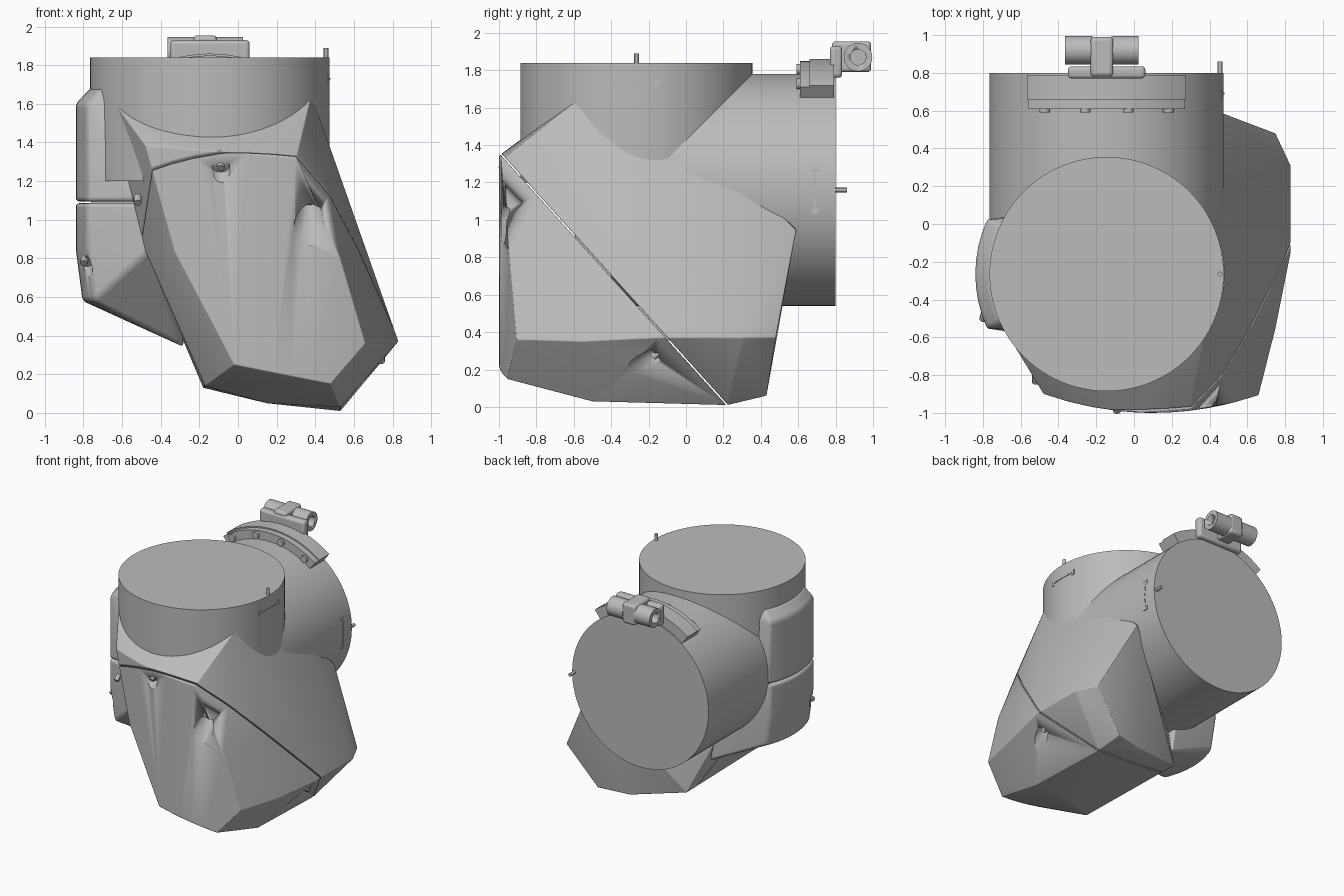
import bpy, bmesh, math
from mathutils import Vector, Matrix

if "Cube" in bpy.data.objects:
    bpy.data.objects.remove(bpy.data.objects["Cube"])


def make_material(name, colour):
    mat = bpy.data.materials.new(name)
    mat.use_nodes = True
    mat.diffuse_color = colour
    mat.node_tree.nodes["Principled BSDF"].inputs["Base Color"].default_value = colour
    return mat


GREY = make_material("plain grey", (0.5, 0.5, 0.5, 1))
CX, CY, CZ, R = -0.145, -0.265, 1.16, 0.62     # duct axes and radius


def finish(name, bm, bevel=0.0, angle=30):
    bmesh.ops.recalc_face_normals(bm, faces=bm.faces)
    mesh = bpy.data.meshes.new(name)
    bm.to_mesh(mesh)
    bm.free()
    obj = bpy.data.objects.new(name, mesh)
    bpy.context.collection.objects.link(obj)
    mesh.materials.append(GREY)
    if bevel:
        mod = obj.modifiers.new("soft_edges", "BEVEL")
        mod.width, mod.segments = bevel, 3
        mod.limit_method, mod.angle_limit = "ANGLE", math.radians(14)
    bpy.ops.object.select_all(action="DESELECT")
    obj.select_set(True)
    bpy.context.view_layer.objects.active = obj
    bpy.ops.object.shade_smooth_by_angle(angle=math.radians(angle))
    return obj


def rod(name, start, end, radius, sides=20, radius2=None, bevel=0.0):
    """Cylinder or cone between two points."""
    a, b = Vector(start), Vector(end)
    bm = bmesh.new()
    turn = (b - a).to_track_quat("Z", "Y").to_matrix().to_4x4()
    bmesh.ops.create_cone(bm, cap_ends=True, segments=sides, radius1=radius,
                          radius2=radius if radius2 is None else radius2,
                          depth=(b - a).length,
                          matrix=Matrix.Translation((a + b) / 2) @ turn)
    return finish(name, bm, bevel)


def box(name, low, high, bevel=0.0):
    low, high = Vector(low), Vector(high)
    bm = bmesh.new()
    bmesh.ops.create_cube(bm, size=1, matrix=Matrix.Translation((low + high) / 2)
                          @ Matrix.Diagonal((high - low).to_4d()))
    return finish(name, bm, bevel)


def hull_part(name, points, cut_at=None, cut_normal=None, bevel=0.02):
    """Faceted shell around points, keeping the side the cut normal points to."""
    bm = bmesh.new()
    for p in points:
        bm.verts.new(p)
    out = bmesh.ops.convex_hull(bm, input=bm.verts)
    junk = [g for g in out["geom_interior"] + out["geom_unused"]
            if isinstance(g, bmesh.types.BMVert)]
    bmesh.ops.delete(bm, geom=list(set(junk)), context="VERTS")
    bmesh.ops.dissolve_limit(bm, angle_limit=math.radians(2),
                             verts=bm.verts, edges=bm.edges)
    if cut_at is not None:
        n = Vector(cut_normal).normalized()
        bmesh.ops.bisect_plane(bm, geom=bm.verts[:] + bm.edges[:] + bm.faces[:],
                               plane_co=Vector(cut_at) + n * 0.004,
                               plane_no=n, clear_inner=True)
        rim = [e for e in bm.edges if e.is_boundary]
        bmesh.ops.holes_fill(bm, edges=rim)
    return finish(name, bm, bevel)


# Elbow ducts
rod("vertical_duct", (CX, CY, 1.2), (CX, CY, 1.84), R, 96)
rod("rear_duct", (CX, -0.4, CZ), (CX, 0.8, CZ), R, 96)


# Main housing, split along a slanted seam into rear shell and front cover
def front(x, z):
    return (x, -1 + 0.3 * (x - 0.1) ** 2, z)


main = [front(-0.48 + 0.13 * i, 1.385 - 0.011 * i) for i in range(7)]
main += [front(-0.02 + 0.1 * i, 0.25 - 0.02 * i) for i in range(6)]
main += [front(-0.33, 0.84), front(0.53, 0.8), front(0.66, 0.36)]
main += [(-0.68, -0.57, 1.66), (0.38, -0.57, 1.65), (-0.48, -0.6, 0.84),
         (0.62, -0.55, 0.85), (0.83, -0.15, 0.37), (0.83, 0.31, 0.37),
         (0.75, -0.55, 0.35), (0.75, 0.48, 0.37), (0.43, 0.29, 1.24),
         (0.46, 0.59, 0.95), (0.5, 0.43, 0.06), (0.24, 0.38, 0.05),
         (-0.18, 0.25, 0.13), (-0.17, -0.75, 0.14), (0.15, -0.57, 0.05),
         (0.53, -0.5, 0.03), (0.53, 0.22, 0.01)]
SEAM = (0, -0.97, 1.33)
OUT = Vector((0, -1.32, -1.19)).normalized()
hull_part("rear_shell", main, SEAM, -OUT)
cover = hull_part("front_cover", main, SEAM, OUT)

# Left bulge wrapped around the vertical duct, split into two panels
bulge = []
for z, r in ((1.68, 0.62), (1.6, 0.695), (0.85, 0.695), (0.58, 0.66)):
    for i in range(9):
        t = math.radians(-24.5 + 49 * i / 8)
        bulge.append((CX - r * math.cos(t), CY + r * math.sin(t), z))
bulge += [(-0.5, -0.56, 1.66), (-0.5, 0.04, 1.66), (-0.7, -0.56, 0.87),
          (-0.46, -0.6, 0.84), (-0.28, -0.2, 0.34), (-0.28, 0.1, 0.36)]
hull_part("upper_left_panel", bulge, (0, 0, 1.09), (0, 0, 1))
lower_panel = hull_part("lower_left_panel", bulge, (0, 0, 1.09), (0, 0, -1))


# Bolt pockets
def pocket(target, at, direction):
    at, d = Vector(at), Vector(direction).normalized()
    cutter = rod("pocket_cutter", at + d * 0.03, at + d * 0.4, 0.045, 24, 0.11)
    cutter.hide_render = True
    cutter.hide_set(True)
    cutter.display_type = "WIRE"
    mod = target.modifiers.new("pocket", "BOOLEAN")
    mod.operation, mod.solver, mod.object = "DIFFERENCE", "EXACT", cutter
    rod("pocket_bolt", at, at + d * 0.05, 0.02, 12)


for spot in ((-0.09, -0.955, 1.30), (0.37, -0.82, 1.13),
             (-0.52, -0.8, 1.12), (0.74, -0.14, 0.30)):
    pocket(cover, spot, OUT)
pocket(lower_panel, (-0.79, -0.47, 0.81), (-0.2, -0.7, -0.7))

# Curved clamp on the top of the rear duct rim
bm = bmesh.new()
STEPS = 24
rings = []
for i in range(STEPS + 1):
    t = math.radians(-37 + 74 * i / STEPS)
    rings.append([bm.verts.new((CX + r * math.sin(t), y, CZ + r * math.cos(t)))
                  for r, y in ((0.6, 0.61), (0.69, 0.61), (0.69, 0.66),
                               (0.7, 0.66), (0.7, 0.79), (0.6, 0.79))])
for a, b in zip(rings, rings[1:]):
    for j in range(6):
        k = (j + 1) % 6
        bm.faces.new((a[j], a[k], b[k], b[j]))
bm.faces.new(rings[0])
bm.faces.new(rings[-1])
finish("rim_clamp", bm)
for deg in (-30, -10, 10, 30):
    t = math.radians(deg)
    x, z = CX + 0.655 * math.sin(t), CZ + 0.655 * math.cos(t)
    rod("clamp_bolt", (x, 0.59, z), (x, 0.63, z), 0.028, 16)

# Hinge block with two hollow knuckles
HX = -0.17
box("hinge_plate", (-0.35, 0.77, 1.76), (0.06, 0.835, 1.93), 0.02)
box("hinge_block", (HX - 0.06, 0.78, 1.79), (HX + 0.06, 0.99, 1.955), 0.02)
for side in (-1, 1):
    near, far = HX + side * 0.05, HX + side * 0.195
    knuckle = rod("hinge_knuckle", (near, 0.92, 1.87), (far, 0.92, 1.87), 0.076, 32)
    bore = rod("bore_cutter", (far - side * 0.05, 0.92, 1.87),
               (far + side * 0.05, 0.92, 1.87), 0.042, 24)
    bore.hide_render = True
    bore.hide_set(True)
    mod = knuckle.modifiers.new("bore", "BOOLEAN")
    mod.operation, mod.object = "DIFFERENCE", bore

# Index pins and small raised adjustment marks beside them
rod("top_pin", (0.455, CY, 1.82), (0.455, CY, 1.89), 0.013, 12)
rod("rear_pin", (0.455, 0.78, CZ), (0.455, 0.86, CZ), 0.013, 12)
for step in range(-4, 5):
    t = 0.045 * step
    tall = 0.02 if abs(step) == 4 else 0.005
    x, s = CX + R * math.cos(t), R * math.sin(t)
    box("top_mark", (x - 0.006, CY + s - 0.014, 1.73 - tall),
        (x + 0.004, CY + s + 0.014, 1.73 + tall))
    box("rear_mark", (x - 0.006, 0.69 - tall, CZ + s - 0.014),
        (x + 0.004, 0.69 + tall, CZ + s + 0.014))
